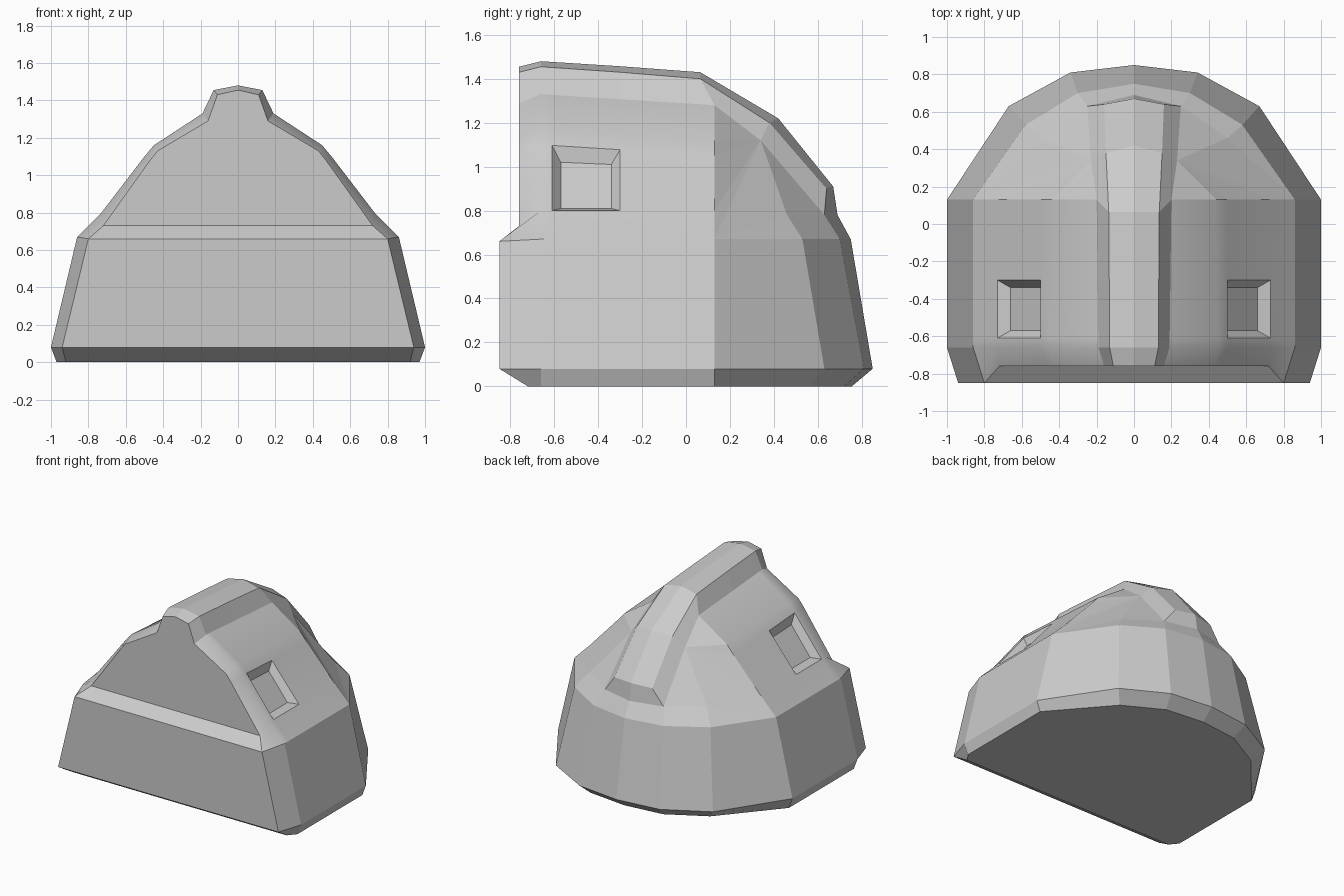
import bpy
import bmesh
from mathutils import Vector

cube = bpy.data.objects.get("Cube")
if cube:
    bpy.data.objects.remove(cube, do_unlink=True)

grey = bpy.data.materials.new("plain grey")
grey.use_nodes = True
colour = (0.6, 0.6, 0.6, 1)
grey.diffuse_color = colour
grey.node_tree.nodes["Principled BSDF"].inputs["Base Color"].default_value = colour

bm = bmesh.new()


def section(y, pairs):
    """Points of one cross-section at depth y."""
    return [Vector((x, y, z)) for x, z in pairs]


def add(points):
    return [bm.verts.new(p) for p in points]


def face(*verts, smooth=False):
    f = bm.faces.new(verts)
    f.smooth = smooth
    return f


def strip(a, b, smooth_from=99, smooth_to=99, skip=None):
    """Join two rows of vertices with quads."""
    for i in range(len(a) - 1):
        if i != skip:
            face(a[i], a[i + 1], b[i + 1], b[i], smooth=smooth_from <= i < smooth_to)


# Half cross-sections: bottom, skirt, eave, window sill, window head, shoulder, ridge foot, ridge top, crown
front = section(-0.76, [(.92, 0), (.94, .08), (.80, .66), (.72, .73), (.47, 1.08),
                        (.43, 1.13), (.16, 1.29), (.11, 1.43), (0, 1.455)])
front[0].y = -0.72
front[1].y = front[2].y = -0.85
first = section(-0.66, [(.97, 0), (1, .08), (.86, .67), (.73, .80), (.50, 1.10),
                        (.45, 1.16), (.19, 1.33), (.13, 1.455), (0, 1.48)])
last = section(.13, [(.97, 0), (1, .08), (.86, .67), (.73, .80), (.50, 1.05),
                     (.44, 1.12), (.20, 1.28), (.135, 1.40), (0, 1.43)])
last[7].y = last[8].y = 0.065


def between(y):
    t = (y - first[0].y) / (last[0].y - first[0].y)
    points = [a.lerp(b, t) for a, b in zip(first, last)]
    for p in points:
        p.y = y
    return points


rows = [add(r) for r in (front, first, between(-.61), between(-.30), last)]
SILL, HEAD = 3, 4
for i in range(4):
    strip(rows[i], rows[i + 1], 2, 6, SILL if i == 2 else None)

# Recessed side window
near, far = rows[2], rows[3]
rim = [near[SILL], near[HEAD], far[HEAD], far[SILL]]
floor = add([(.66, -.57, .81), (.50, -.57, 1.02), (.50, -.34, 1.01), (.66, -.34, .81)])
for i in range(4):
    j = (i + 1) % 4
    face(rim[i], rim[j], floor[j], floor[i])
face(*floor)

# Rounded back wall: columns of bottom, skirt, eave, dome ring
end = rows[-1]
corner = add([(.60, .56, 0), (.67, .63, .08), (.58, .53, .67), (.50, .46, .78)])
quarter = add([(.31, .72, 0), (.34, .81, .08), (.30, .70, .67), (.25, .63, .78)])
middle = add([(0, .755, 0), (0, .85, .08), (0, .75, .67), (0, .69, .78)])
strip(end[:3], corner[:3])
strip(corner, quarter)
strip(quarter, middle)

# Ridge curving down the back
bend = add([(.23, .34, 1.12), (.15, .38, 1.20), (0, .42, 1.22)])
tail = [quarter[3]] + add([(.16, .64, .90), (0, .67, .91)])
strip(end[6:], bend)
strip(bend, tail)
face(tail[0], tail[1], tail[2], middle[3])

# Dome facets beside the ridge
face(end[2], corner[2], corner[3])
face(end[2], corner[3], bend[0])
face(corner[3], quarter[3], bend[0])
for i in range(2, 6):
    face(end[i], end[i + 1], bend[0])

# Front wall, sloped ledge and underside
f = rows[0]
mids = add([(0, p.co.y, p.co.z) for p in f[:4]])
strip(f[:4], mids)
face(mids[3], *f[3:])
face(mids[0], *[r[0] for r in rows], corner[0], quarter[0], middle[0])

bmesh.ops.mirror(bm, geom=bm.verts[:] + bm.edges[:] + bm.faces[:], axis='X', merge_dist=0.001)
bmesh.ops.remove_doubles(bm, verts=bm.verts[:], dist=0.001)
bmesh.ops.recalc_face_normals(bm, faces=bm.faces[:])

mesh = bpy.data.meshes.new("domed_shell")
bm.to_mesh(mesh)
bm.free()
mesh.materials.append(grey)
shell = bpy.data.objects.new("domed_shell", mesh)
bpy.context.collection.objects.link(shell)
